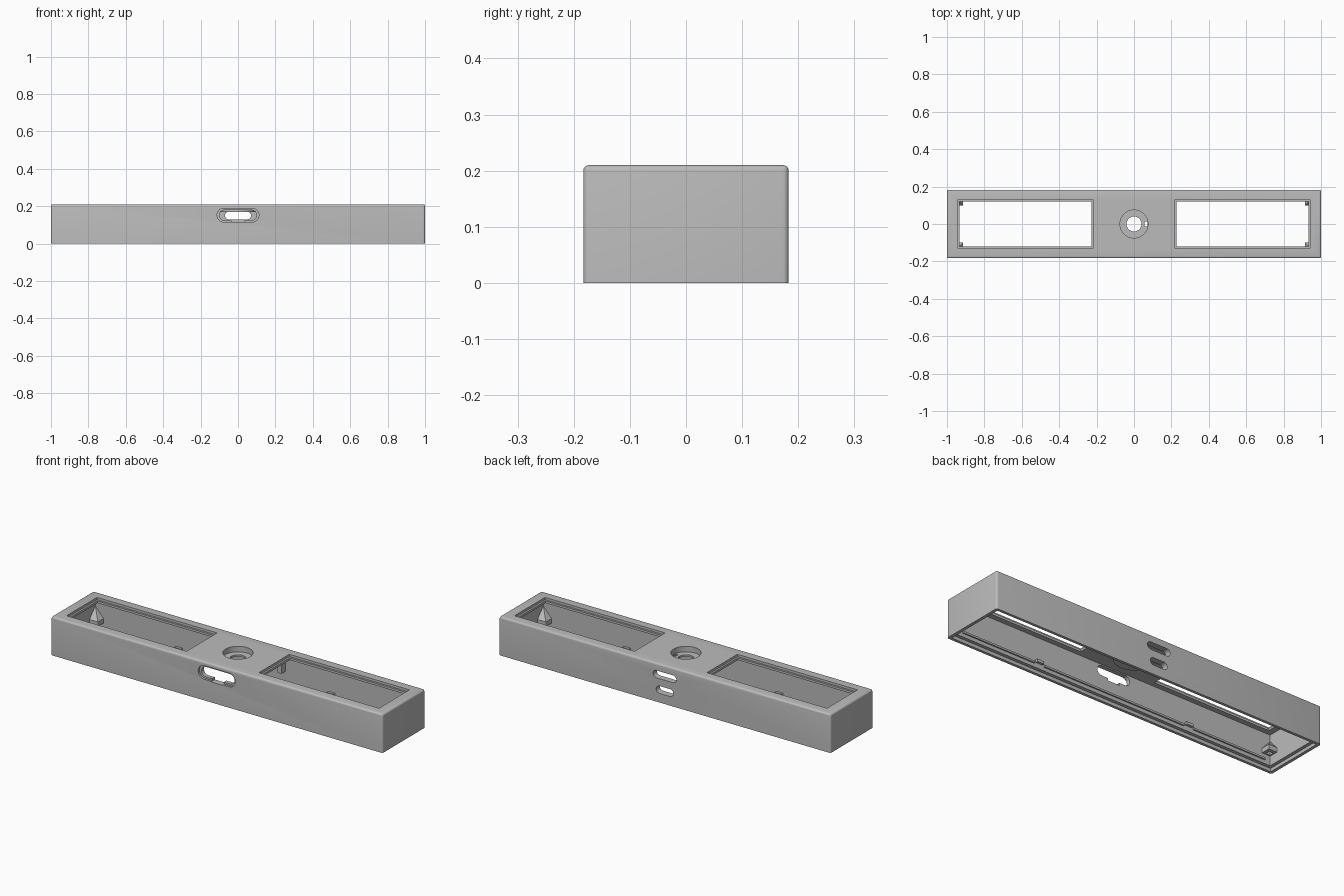
import bpy
import bmesh
import math
from mathutils import Matrix, Vector

if "Cube" in bpy.data.objects:
    bpy.data.objects.remove(bpy.data.objects["Cube"])

grey = bpy.data.materials.new("plain grey")
grey.use_nodes = True
COLOR = (0.5, 0.5, 0.5, 1)
grey.diffuse_color = COLOR
grey.node_tree.nodes["Principled BSDF"].inputs["Base Color"].default_value = COLOR


def finish(name, bm):
    bmesh.ops.recalc_face_normals(bm, faces=bm.faces)
    mesh = bpy.data.meshes.new(name)
    bm.to_mesh(mesh)
    bm.free()
    mesh.materials.append(grey)
    obj = bpy.data.objects.new(name, mesh)
    bpy.context.collection.objects.link(obj)
    return obj


def box(name, x, y, z):
    """Box spanning the given (low, high) ranges."""
    bm = bmesh.new()
    size = [b - a for a, b in (x, y, z)]
    mid = Vector([(a + b) / 2 for a, b in (x, y, z)])
    bmesh.ops.create_cube(bm, size=1, matrix=Matrix.Translation(mid) @ Matrix.Diagonal((*size, 1)))
    return finish(name, bm)


def disc(name, radius, low, high):
    bm = bmesh.new()
    bmesh.ops.create_cone(bm, cap_ends=True, segments=48, radius1=radius, radius2=radius,
                          depth=high - low, matrix=Matrix.Translation((0, 0, (low + high) / 2)))
    return finish(name, bm)


def slot(name, half, z, radius, y):
    """Pill-shaped prism running along y."""
    bm = bmesh.new()
    ring = []
    for side in (1, -1):
        for i in range(13):
            a = math.pi * (i / 12 - 0.5)
            ring.append(bm.verts.new((side * (half - radius + radius * math.cos(a)), y[0],
                                      z + side * radius * math.sin(a))))
    face = bm.faces.new(ring)
    out = bmesh.ops.extrude_face_region(bm, geom=[face])
    moved = [v for v in out["geom"] if isinstance(v, bmesh.types.BMVert)]
    bmesh.ops.translate(bm, verts=moved, vec=(0, y[1] - y[0], 0))
    return finish(name, bm)


def combine(target, tool, operation):
    mod = target.modifiers.new("join", "BOOLEAN")
    mod.operation, mod.object, mod.solver = operation, tool, "EXACT"
    graph = bpy.context.evaluated_depsgraph_get()
    target_mesh = bpy.data.meshes.new_from_object(target.evaluated_get(graph))
    target.modifiers.clear()
    target.data = target_mesh
    bpy.data.objects.remove(tool)


# outer block with softened top and upright edges
X, Y, H = 1.0, 0.183, 0.21
housing = box("housing", (-X, X), (-Y, Y), (0, H))
bm = bmesh.new()
bm.from_mesh(housing.data)
edges = [e for e in bm.edges if max(v.co.z for v in e.verts) > 0.1]
bmesh.ops.bevel(bm, geom=edges, offset=0.01, segments=4, profile=0.5, affect="EDGES")
bm.to_mesh(housing.data)
bm.free()

# hollow interior and the lid seat around the open bottom
IX, IY, CEILING = 0.965, 0.15, 0.185
combine(housing, box("cavity", (-IX, IX), (-IY, IY), (-0.1, CEILING)), "DIFFERENCE")
combine(housing, box("lid_seat", (-0.983, 0.983), (-0.168, 0.168), (-0.1, 0.018)), "DIFFERENCE")

# cup hanging below the top around the centre hole
combine(housing, disc("cup", 0.098, 0.17, 0.2), "UNION")
combine(housing, disc("counterbore", 0.075, 0.18, 0.3), "DIFFERENCE")
combine(housing, disc("centre_hole", 0.04, 0.1, 0.3), "DIFFERENCE")
combine(housing, box("key_notch", (0.055, 0.072), (-0.013, 0.013), (0.1, 0.3)), "DIFFERENCE")

# stepped windows in the top
for s in (-1, 1):
    for lo, hi, half, depth in ((0.218, 0.942, 0.131, 0.197), (0.228, 0.932, 0.121, 0.1)):
        span = sorted((s * lo, s * hi))
        combine(housing, box("window", span, (-half, half), (depth, 0.3)), "DIFFERENCE")

# front socket: shallow recess, through slot and notch
combine(housing, slot("socket_recess", 0.112, 0.152, 0.037, (-0.3, -0.172)), "DIFFERENCE")
combine(housing, slot("socket", 0.1, 0.152, 0.027, (-0.3, -0.13)), "DIFFERENCE")
combine(housing, box("socket_notch", (-0.035, 0.035), (-0.3, -0.13), (0.112, 0.14)), "DIFFERENCE")

# two slots in the back
for half, z in ((0.07, 0.15), (0.052, 0.07)):
    combine(housing, slot("back_slot", half, z, 0.02, (0.1, 0.3)), "DIFFERENCE")

bpy.context.view_layer.objects.active = housing
housing.select_set(True)
bpy.ops.object.shade_smooth_by_angle(angle=math.radians(30))

# corner bosses tapering up into the inner corners
for sx in (-1, 1):
    for sy in (-1, 1):
        bm = bmesh.new()
        corner = Vector((sx * (IX + 0.005), sy * (IY + 0.005), 0))
        foot = [bm.verts.new(corner + Vector((-sx * dx, -sy * dy, 0.07)))
                for dx, dy in ((0, 0), (0.055, 0), (0.055, 0.055), (0, 0.055))]
        cap = [bm.verts.new(v.co + Vector((0, 0, 0.025))) for v in foot]
        tip = bm.verts.new(corner + Vector((0, 0, 0.155)))
        bm.faces.new(foot)
        for i in range(4):
            j = (i + 1) % 4
            bm.faces.new((foot[i], foot[j], cap[j], cap[i]))
            bm.faces.new((cap[i], cap[j], tip))
        boss = finish("corner_boss", bm)
        x, y = sx * 0.945, sy * 0.13
        combine(boss, box("screw_hole", (x - 0.012, x + 0.012), (y - 0.012, y + 0.012),
                          (0, 0.09)), "DIFFERENCE")

# snap ridges and clips along the long inner walls
for sy in (-1, 1):
    for lo, hi in ((-0.93, -0.49), (-0.43, 0.43), (0.49, 0.93)):
        box("snap_ridge", (lo, hi), sorted((sy * 0.142, sy * 0.155)), (0.037, 0.047))
    for x in (-0.46, 0.46):
        box("clip", (x - 0.02, x + 0.02), sorted((sy * 0.136, sy * 0.155)), (0.045, 0.06))

# ribs on the back wall beside the slots
for x in (-0.17, 0.17):
    box("back_rib", (x - 0.012, x + 0.012), (0.115, 0.155), (0.1, 0.188))
